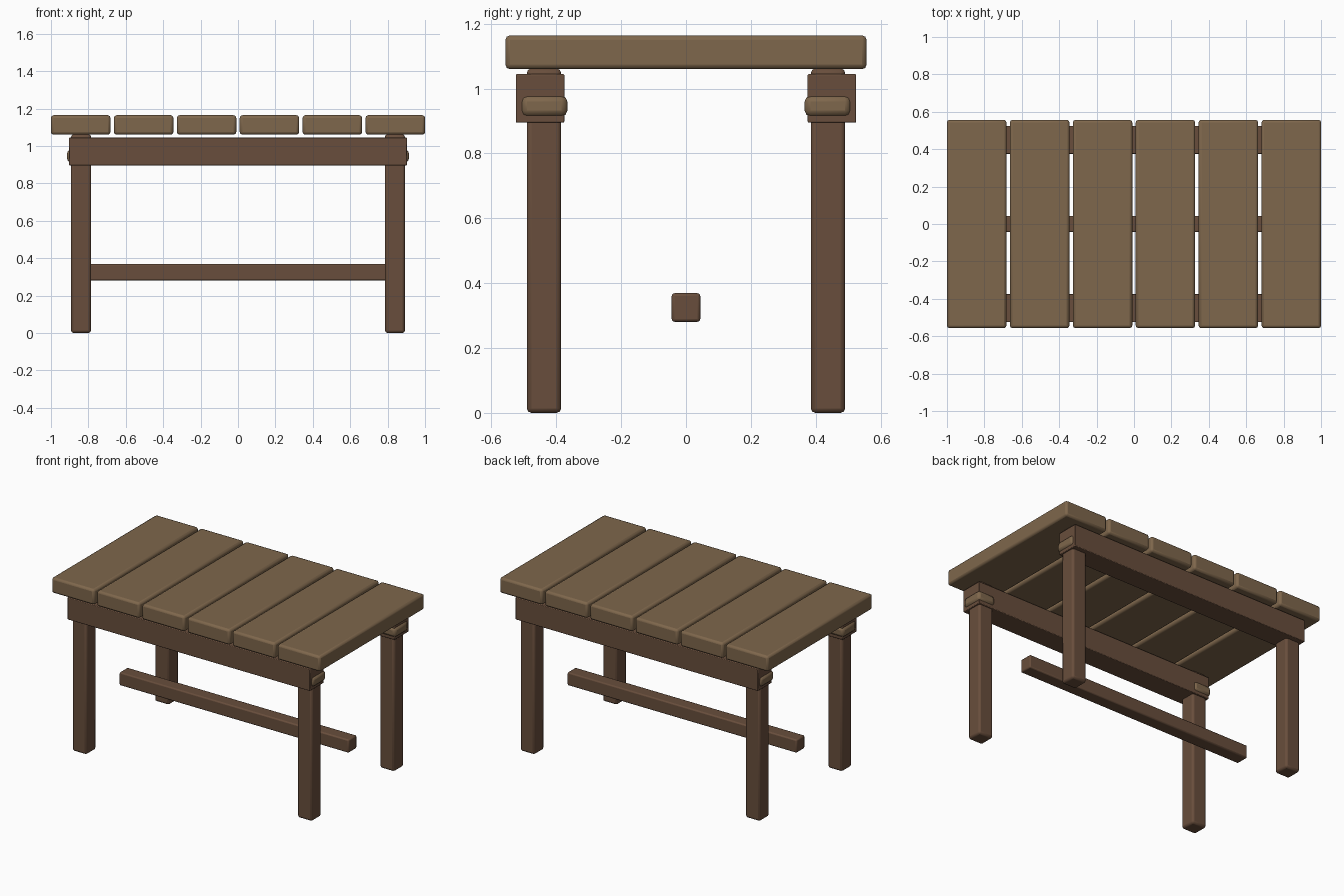
import bpy

cube = bpy.data.objects.get("Cube")
if cube:
    bpy.data.objects.remove(cube, do_unlink=True)


def make_material(name, color):
    mat = bpy.data.materials.new(name)
    mat.use_nodes = True
    mat.diffuse_color = color
    mat.node_tree.nodes["Principled BSDF"].inputs["Base Color"].default_value = color
    return mat


light_wood = make_material("light_wood", (0.21, 0.135, 0.072, 1))
dark_wood = make_material("dark_wood", (0.14, 0.076, 0.045, 1))


def beam(name, center, size, mat, bevel=0.014):
    """A timber block with rounded edges."""
    bpy.ops.mesh.primitive_cube_add(size=1, location=center)
    obj = bpy.context.object
    obj.name = name
    obj.scale = size
    bpy.ops.object.transform_apply(location=False, rotation=False, scale=True)
    mod = obj.modifiers.new("rounded_edges", "BEVEL")
    mod.width = bevel
    mod.segments = 2
    obj.data.materials.append(mat)
    bpy.ops.object.shade_smooth_by_angle()
    return obj


# Tabletop planks
PLANKS, WIDTH = 6, 0.318
pitch = (2 - WIDTH) / (PLANKS - 1)
for i in range(PLANKS):
    x = (i - (PLANKS - 1) / 2) * pitch
    beam(f"plank_{i + 1}", (x, 0, 1.112), (WIDTH, 1.114, 0.104), light_wood)

# Rails, legs and the pegs that pin them together
for y_side, depth in ((-1, "front"), (1, "back")):
    beam(f"{depth}_rail", (0, y_side * 0.45, 0.97), (1.806, 0.15, 0.15),
         dark_wood, 0.004)
    for x_side, hand in ((-1, "right"), (1, "left")):
        beam(f"{depth}_{hand}_leg", (x_side * 0.839, y_side * 0.438, 0.531),
             (0.107, 0.106, 1.062), dark_wood)
        beam(f"{depth}_{hand}_peg", (x_side * 0.85, y_side * 0.437, 0.946),
             (0.128, 0.142, 0.064), light_wood, 0.018)

# Low stretcher
beam("stretcher", (0, 0, 0.325), (1.708, 0.088, 0.088), dark_wood, 0.008)
